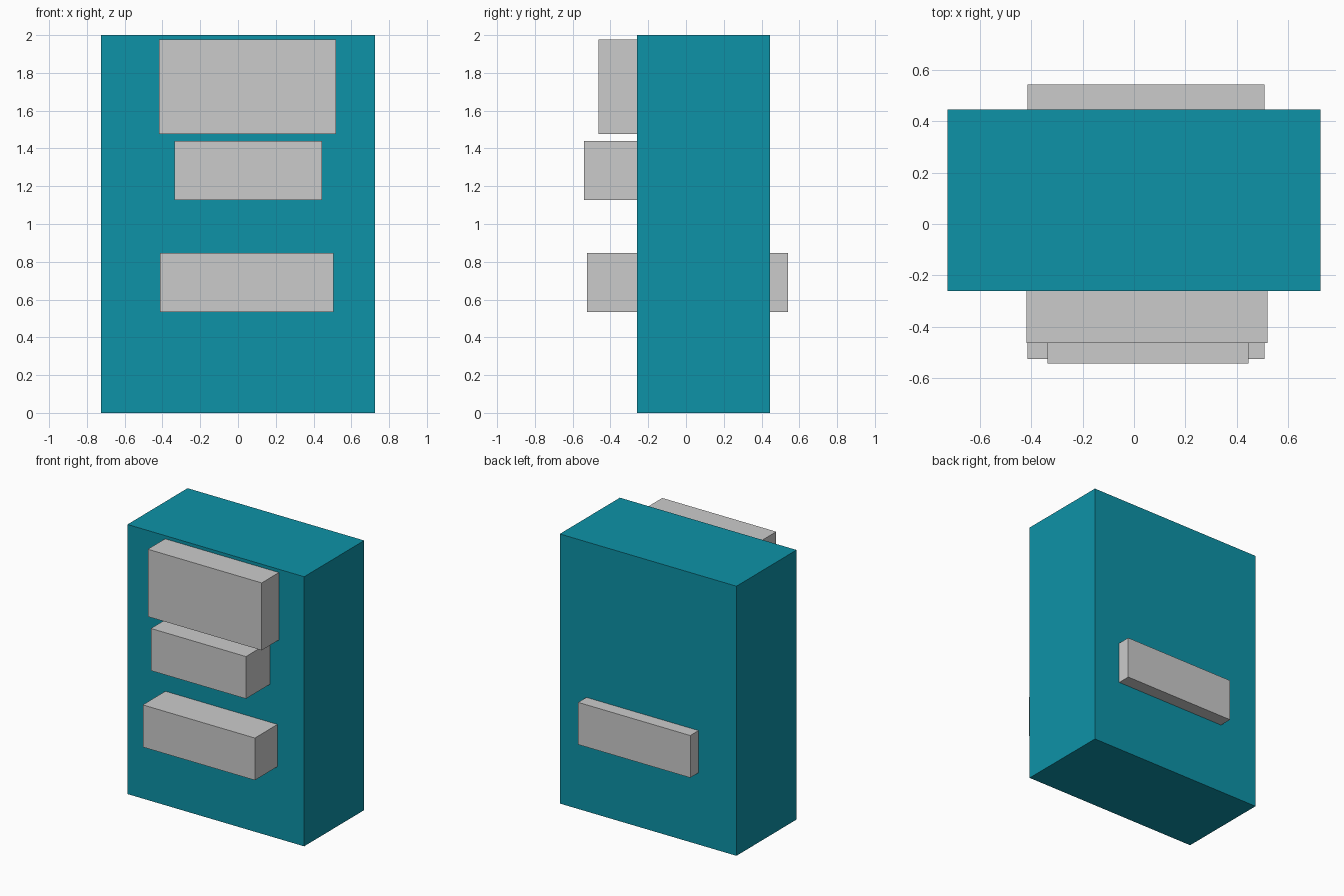
import bpy
from mathutils import Vector

if "Cube" in bpy.data.objects:
    bpy.data.objects.remove(bpy.data.objects["Cube"])


def box(name, low, high, material=None):
    """Flat-faced box between two opposite corners."""
    low, high = Vector(low), Vector(high)
    bpy.ops.mesh.primitive_cube_add(size=1, location=(low + high) / 2)
    obj = bpy.context.object
    obj.name = name
    obj.scale = high - low
    bpy.ops.object.transform_apply(location=False, rotation=False, scale=True)
    if material:
        obj.data.materials.append(material)
    return obj


teal = bpy.data.materials.new("teal")
teal.diffuse_color = (0.004, 0.29, 0.39, 1)
teal.use_nodes = True
teal.node_tree.nodes["Principled BSDF"].inputs["Base Color"].default_value = teal.diffuse_color

# Cabinet body
box("cabinet_body", (-0.725, -0.26, 0), (0.725, 0.444, 2), teal)

# Front panels, slightly embedded in the body
box("upper_panel", (-0.417, -0.462, 1.476), (0.518, -0.22, 1.976))
box("middle_panel", (-0.336, -0.541, 1.127), (0.444, -0.22, 1.44))

# Lower bar runs right through the body and out of the back
box("lower_through_bar", (-0.414, -0.525, 0.533), (0.506, 0.541, 0.846))
